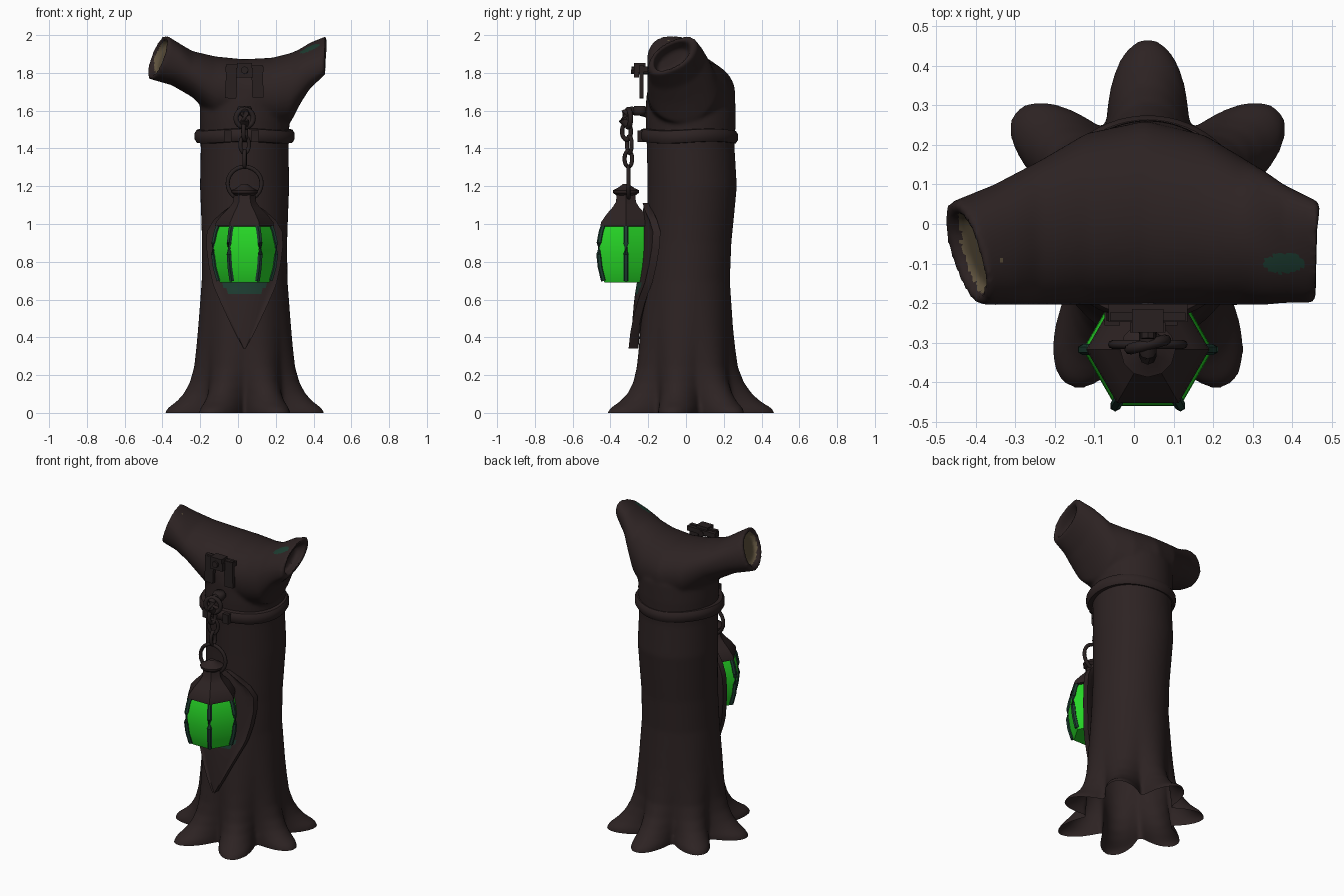
import bpy, bmesh, math
from mathutils import Vector, Matrix

if "Cube" in bpy.data.objects:
    bpy.data.objects.remove(bpy.data.objects["Cube"])

def mat(name, c):
    m = bpy.data.materials.new(name)
    m.diffuse_color = (*c, 1)
    m.use_nodes = True
    m.node_tree.nodes["Principled BSDF"].inputs["Base Color"].default_value = m.diffuse_color
    return m

BARK = mat("dark bark", (0.026, 0.0165, 0.0165))
IRON = mat("dark iron", (0.021, 0.0145, 0.0145))
GREEN = mat("glowing green", (0.02, 0.68, 0.02))
TEAL = mat("dim green", (0.012, 0.045, 0.03))
WOOD = mat("cut wood", (0.12, 0.09, 0.05))
CX = 0.035

def finish(name, bm, mats, angle=40):
    bmesh.ops.recalc_face_normals(bm, faces=bm.faces)
    me = bpy.data.meshes.new(name)
    bm.to_mesh(me)
    bm.free()
    ob = bpy.data.objects.new(name, me)
    bpy.context.collection.objects.link(ob)
    for m in mats:
        me.materials.append(m)
    smooth(ob, angle)
    return ob

def smooth(ob, angle):
    bpy.ops.object.select_all(action='DESELECT')
    ob.select_set(True)
    bpy.context.view_layer.objects.active = ob
    bpy.ops.object.shade_smooth_by_angle(angle=math.radians(angle))

def loft(bm, rings, closed=False):
    vs = [[bm.verts.new(p) for p in r] for r in rings]
    n = len(vs[0])
    pairs = list(zip(vs, vs[1:])) + ([(vs[-1], vs[0])] if closed else [])
    for a, b in pairs:
        for i in range(n):
            j = (i + 1) % n
            bm.faces.new((a[i], a[j], b[j], b[i]))
    if not closed:
        bm.faces.new(vs[0][::-1])
        bm.faces.new(vs[-1])

def lathe(bm, profile, c, n):
    loft(bm, [[(c[0] + r * math.cos(2 * math.pi * i / n), c[1] + r * math.sin(2 * math.pi * i / n), z)
               for i in range(n)] for r, z in profile])

def box(bm, c, s, rot=0):
    M = Matrix.Translation(c) @ Matrix.Rotation(rot, 4, 'Y') @ Matrix.Diagonal((*s, 1))
    bmesh.ops.create_cube(bm, size=1, matrix=M)

def tube(bm, pts, r, n=8):
    pts = [Vector(p) for p in pts]
    rings = []
    for i, p in enumerate(pts):
        t = pts[min(i + 1, len(pts) - 1)] - pts[max(i - 1, 0)]
        q = t.to_track_quat('Z', 'Y')
        rings.append([p + q @ Vector((r * math.cos(k * 2 * math.pi / n), r * math.sin(k * 2 * math.pi / n), 0))
                      for k in range(n)])
    loft(bm, rings)

def link(bm, c, rx, rz, r, turn=0):
    # closed chain link standing upright, turned about z
    rings = []
    for i in range(24):
        a = 2 * math.pi * i / 24
        ring = []
        for k in range(8):
            b = 2 * math.pi * k / 8
            p = Vector(((rx + r * math.cos(b)) * math.cos(a), r * math.sin(b), (rz + r * math.cos(b)) * math.sin(a)))
            ring.append(Matrix.Rotation(turn, 3, 'Z') @ p + Vector(c))
        rings.append(ring)
    loft(bm, rings, True)

# Tree trunk with seven roots: z, radius, root reach, centre y
bm = bmesh.new()
rows = [(-.02, .25, .18, .015), (0, .25, .18, .015), (.025, .25, .165, .015), (.06, .25, .118, .012), (.1, .25, .08, .01),
        (.16, .248, .048, .005), (.24, .246, .026, 0), (.34, .245, .014, 0), (.45, .241, .007, 0), (.7, .227, 0, .005),
        (.9, .225, 0, .015), (1.05, .23, 0, .025), (1.2, .236, 0, .033), (1.4, .232, 0, .025),
        (1.55, .238, 0, .025), (1.66, .236, 0, .025), (1.72, .222, 0, .02)]
rings = []
for z, r, a, cy in rows:
    ring = []
    for i in range(140):
        t = 2 * math.pi * i / 140
        lobe = (0.5 + 0.5 * math.cos(7 * (t - math.pi / 2))) ** 0.65
        # longer roots at the back and the front
        big = 1 + 0.14 * max(0, math.sin(t)) ** 8 + 0.28 * max(0, -math.sin(t)) ** 2
        R = r + a * lobe * big
        ring.append((CX + R * math.cos(t), cy + R * math.sin(t), z))
    rings.append(ring)
loft(bm, rings)

# Forked head: x, y range, z range, end slant in y and z, tilt of z along y
secs = [(-.425, -.205, .055, 1.768, 2.0, -.28, .35, 0), (-.33, -.205, .10, 1.735, 1.955, -.15, .18, 0),
        (-.24, -.205, .16, 1.67, 1.915, 0, 0, 0), (-.12, -.205, .23, 1.55, 1.887, 0, 0, 0),
        (.03, -.205, .262, 1.5, 1.872, 0, 0, 0), (.18, -.205, .225, 1.5, 1.88, 0, 0, 0),
        (.28, -.205, .165, 1.54, 1.905, 0, 0, .05), (.33, -.205, .135, 1.64, 1.925, 0, 0, .15),
        (.38, -.2, .10, 1.725, 1.95, 0, 0, .28), (.465, -.2, .055, 1.812, 1.975, .05, 0, .45)]

def section(s, k=1, dx=0, dz=0):
    x, y0, y1, z0, z1, sy, sz, tilt = s
    e = .9 if abs(x) > .3 else .96
    out = []
    for i in range(48):
        t = 2 * math.pi * i / 48
        c, d = math.cos(t), math.sin(t)
        y = k * (y1 - y0) / 2 * math.copysign(abs(c) ** e, c)
        z = k * (z1 - z0) / 2 * math.copysign(abs(d) ** e, d)
        out.append((x + dx + sy * y + sz * z, (y0 + y1) / 2 + y, (z0 + z1) / 2 + z + dz + tilt * y))
    return out

L, R = secs[0], secs[-1]
loft(bm, [section(L, .72, .035, -.008), section(L, .8)] + [section(s) for s in secs]
     + [section(R, .76), section(R, .66, -.06, -.033)])
trunk = finish("tree_trunk", bm, [BARK])
m = trunk.modifiers.new("merge", 'REMESH')
m.mode = 'VOXEL'
m.voxel_size = 0.0115
s = trunk.modifiers.new("soften", 'SMOOTH')
s.factor = 0.5
s.iterations = 5
me = bpy.data.meshes.new_from_object(trunk.evaluated_get(bpy.context.evaluated_depsgraph_get()))
trunk.modifiers.clear()
trunk.data = me
# open hollow underside, cut flat at the ground
bm = bmesh.new()
bm.from_mesh(me)
bmesh.ops.bisect_plane(bm, geom=bm.verts[:] + bm.edges[:] + bm.faces[:], plane_co=(0, 0, 0),
                       plane_no=(0, 0, 1), clear_inner=True)
bm.to_mesh(me)
bm.free()
me.materials.clear()
for mm in (BARK, TEAL, WOOD):
    me.materials.append(mm)
for p in me.polygons:
    x, y, z = p.center
    end = -.425 - .28 * (y + .075) + .35 * (z - 1.884)
    q = ((y + .075) / .13) ** 2 + ((z - 1.884) / .116) ** 2
    if x < end + .055 and q < .6:
        p.material_index = 2
    elif p.normal.z > .5 and z > 1.88 and ((x - .38) / .05) ** 2 + ((y + .1) / .026) ** 2 < 1:
        p.material_index = 1
    else:
        p.material_index = 0
smooth(trunk, 60)

# Iron band around the trunk
bm = bmesh.new()
prof = [(.225, 1.43), (.254, 1.432), (.265, 1.45), (.265, 1.48), (.254, 1.498), (.225, 1.502)]
rings = []
for i in range(64):
    t = 2 * math.pi * i / 64
    w = 0.005 * math.sin(3 * t)
    rings.append([(CX + r * math.cos(t), .014 + (r - .004) * math.sin(t), z + w) for r, z in prof])
loft(bm, rings, True)
finish("trunk_band", bm, [BARK])
bm = bmesh.new()
for x in (-.055, .09):
    box(bm, (x, -.24, 1.465), (.04, .035, .06))
finish("band_clasps", bm, [IRON])

# Bracket with two hanging straps
bm = bmesh.new()
box(bm, (-.035, -.235, 1.755), (.06, .022, .18), .05)
box(bm, (.103, -.235, 1.755), (.06, .022, .17), -.03)
box(bm, (CX, -.225, 1.82), (.2, .045, .03))
box(bm, (CX, -.245, 1.835), (.08, .06, .035))
box(bm, (CX, -.262, 1.80), (.09, .025, .05))
tube(bm, [(CX, -.2, 1.81), (CX, -.29, 1.815)], .02)
finish("strap_bracket", bm, [IRON])

# Hook and chain
bm = bmesh.new()
tube(bm, [(CX, -.19, 1.58), (CX, -.24, 1.595), (CX, -.29, 1.6), (CX, -.325, 1.585), (CX, -.335, 1.55), (CX, -.31, 1.525)], .022)
lathe(bm, [(.03, 1.575), (.04, 1.59), (.04, 1.61), (.03, 1.625)], (CX, -.245), 10)
link(bm, (CX, -.305, 1.56), .047, .047, .014, .25)
link(bm, (CX, -.315, 1.49), .024, .042, .012, 1.3)
link(bm, (CX, -.3, 1.42), .026, .044, .011, .5)
link(bm, (CX, -.305, 1.345), .02, .042, .011, 1.5)
finish("hook_chain", bm, [IRON], 60)
bm = bmesh.new()
link(bm, (CX, -.305, 1.215), .09, .088, .011)
finish("lantern_ring", bm, [IRON], 60)

# Lantern: glass, corner posts, roof, cap
LC = (CX, -.318)
glass = [(.136, .70), (.156, .77), (.165, .84), (.163, .9), (.15, .96), (.134, 1.0)]
bm = bmesh.new()
lathe(bm, [(.13, .69)] + glass, LC, 6)
finish("lantern_glass", bm, [GREEN], 20)
bm = bmesh.new()
for i in range(6):
    a = i * math.pi / 3
    tube(bm, [(LC[0] + r * math.cos(a), LC[1] + r * math.sin(a), z) for r, z in glass], .014, 6)
finish("lantern_posts", bm, [TEAL])
bm = bmesh.new()
lathe(bm, [(.135, .985), (.156, .99), (.152, 1.01), (.115, 1.055), (.08, 1.09), (.062, 1.115), (.055, 1.16)], LC, 6)
finish("lantern_roof", bm, [BARK], 35)
bm = bmesh.new()
lathe(bm, [(.05, 1.15), (.068, 1.165), (.07, 1.178), (.045, 1.19), (.015, 1.212)], LC, 12)
finish("lantern_cap", bm, [BARK], 35)

# Pointed curved shield behind the lantern: z, half width, front y
bm = bmesh.new()
rows = [(.34, .006, -.292), (.42, .05, -.288), (.5, .088, -.283), (.58, .125, -.276), (.63, .147, -.27), (.66, .16, -.265),
        (.69, .17, -.26), (.78, .19, -.252), (.88, .203, -.245), (.96, .2, -.238), (1.02, .165, -.232),
        (1.07, .11, -.228), (1.11, .05, -.222)]
rings = []
N = 20
for z, w, y in rows:
    us = [2 * i / N - 1 for i in range(N + 1)]
    curve = lambda u: y + .075 * (u * w / .2) ** 2 - .012 * max(0, abs(u) - .85) / .15
    front = [(CX + u * w, curve(u), z) for u in us]
    back = [(CX + u * w, curve(u) + .04, z) for u in reversed(us)]
    rings.append(front + back)
loft(bm, rings)
for f in bm.faces:
    c = f.calc_center_median()
    if ((c.x - CX) / .115) ** 2 + ((c.z - .68) / .055) ** 2 < 1:
        f.material_index = 1
finish("trunk_shield", bm, [BARK, TEAL], 40)
